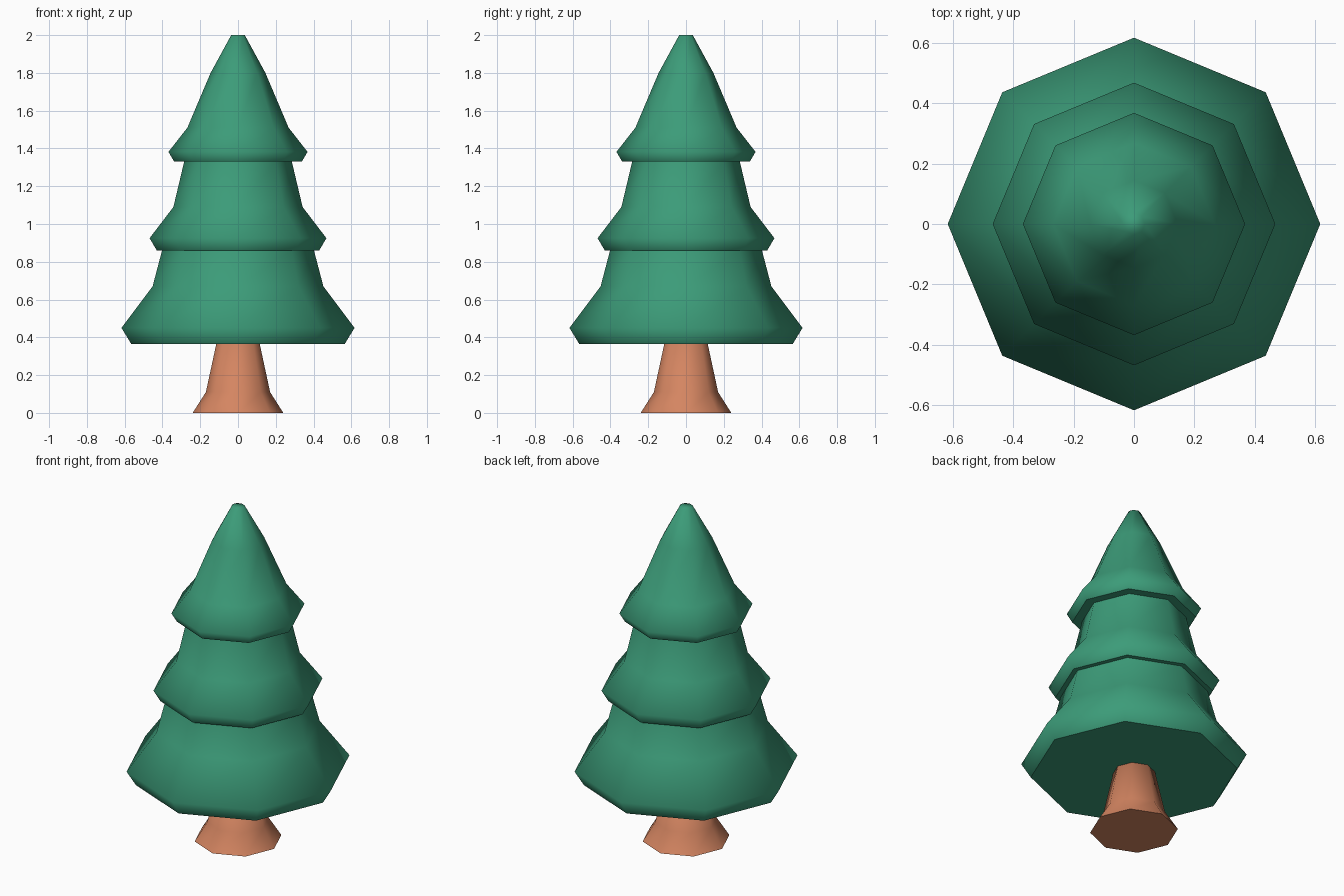
import bpy, bmesh, math

if "Cube" in bpy.data.objects:
    bpy.data.objects.remove(bpy.data.objects["Cube"])

SIDES = 8


def material(name, rgb):
    m = bpy.data.materials.new(name)
    m.diffuse_color = (*rgb, 1.0)
    m.use_nodes = True
    m.node_tree.nodes["Principled BSDF"].inputs["Base Color"].default_value = m.diffuse_color
    return m


def lathe(name, profile, mat, sharp_rings):
    """Eight-sided solid of revolution; rings in sharp_rings keep a crease."""
    bm = bmesh.new()
    rings = []
    for r, z in profile:
        rings.append([bm.verts.new((r * math.cos(math.tau * i / SIDES),
                                    r * math.sin(math.tau * i / SIDES), z))
                      for i in range(SIDES)])
    for lo, hi in zip(rings, rings[1:]):
        for i in range(SIDES):
            j = (i + 1) % SIDES
            bm.faces.new((lo[i], lo[j], hi[j], hi[i])).smooth = True
    bm.faces.new(rings[0][::-1])
    bm.faces.new(rings[-1]).smooth = True
    for k in sharp_rings:
        for i in range(SIDES):
            e = bm.edges.get((rings[k][i], rings[k][(i + 1) % SIDES]))
            e.smooth = False
    bmesh.ops.recalc_face_normals(bm, faces=bm.faces)
    me = bpy.data.meshes.new(name)
    bm.to_mesh(me)
    bm.free()
    me.materials.append(mat)
    ob = bpy.data.objects.new(name, me)
    bpy.context.collection.objects.link(ob)
    return ob


green = material("needle green", (0.045, 0.33, 0.19))
brown = material("bark brown", (0.66, 0.235, 0.12))

# Flared trunk
lathe("trunk", [(0.24, 0), (0.17, 0.11), (0.115, 0.365)], brown, [0])

# Three stepped foliage tiers in one stacked body
foliage = [
    (0.565, 0.365), (0.617, 0.45), (0.452, 0.67), (0.402, 0.86),   # lower tier
    (0.43, 0.86), (0.468, 0.925), (0.342, 1.09), (0.285, 1.33),    # middle tier
    (0.338, 1.33), (0.368, 1.382), (0.268, 1.51), (0.145, 1.80),   # top tier
    (0.036, 2.0),
]
lathe("foliage", foliage, green, [0, 3, 4, 7, 8])
